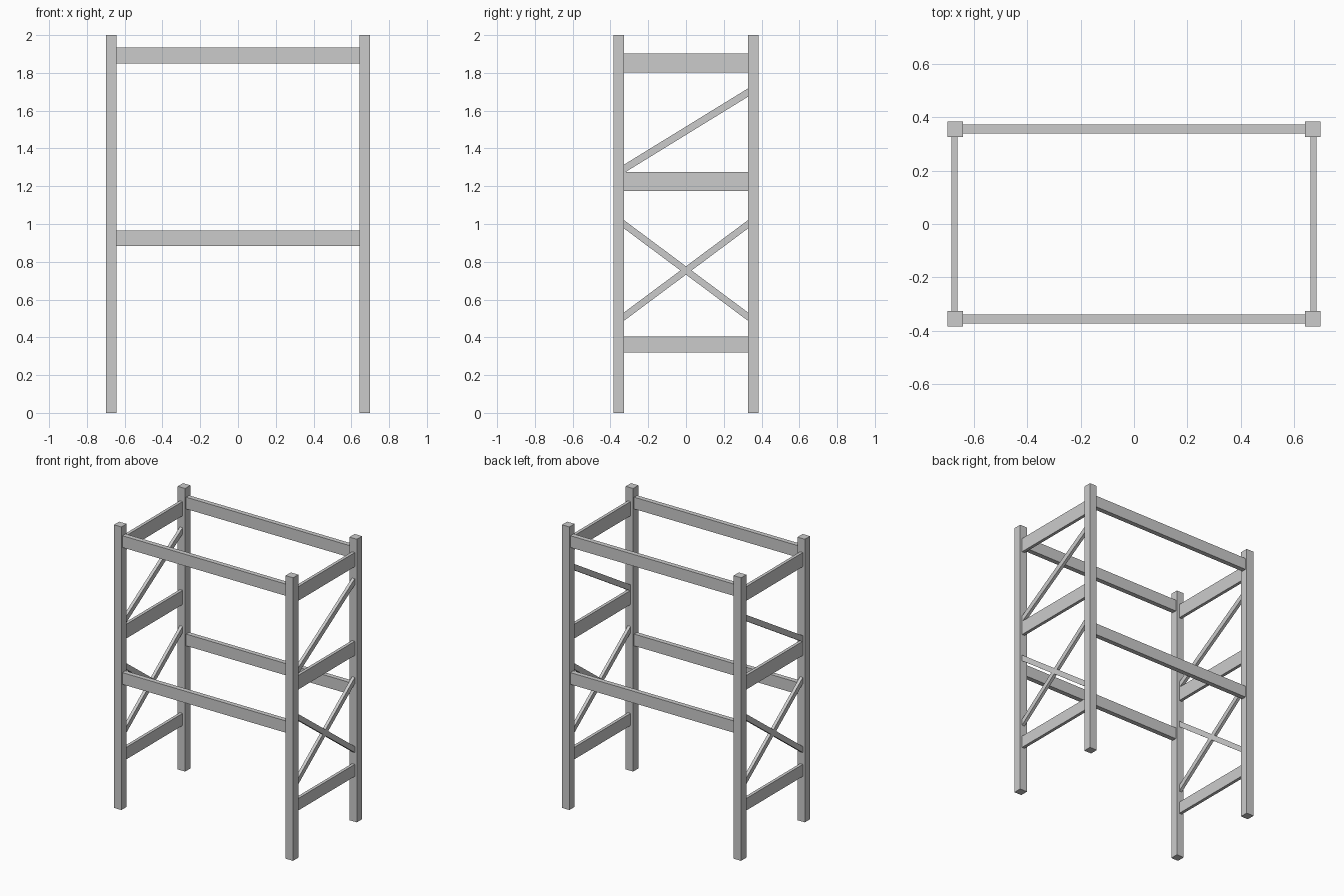
import bpy, bmesh

if "Cube" in bpy.data.objects:
    bpy.data.objects.remove(bpy.data.objects["Cube"])

PX, PY, POST = 0.671, 0.356, 0.058     # post centres and section
IX, IY = PX - POST / 2, PY - POST / 2  # inner faces of the posts
SIDE_X = 0.673                         # plane of the end frames


def bar(name, center, size, rise=0.0):
    """Box whose +y end is lifted by rise, keeping its end cuts vertical."""
    mesh = bpy.data.meshes.new(name)
    bm = bmesh.new()
    bmesh.ops.create_cube(bm, size=1)
    for v in bm.verts:
        lift = v.co.y * rise
        v.co = [c + a * s for c, a, s in zip(center, v.co, size)]
        v.co.z += lift
    bm.to_mesh(mesh)
    bm.free()
    obj = bpy.data.objects.new(name, mesh)
    bpy.context.collection.objects.link(obj)
    return obj


# Corner posts
for sx, xn in ((-1, "left"), (1, "right")):
    for sy, yn in ((-1, "front"), (1, "back")):
        bar(f"{yn}_{xn}_post", (sx * PX, sy * PY, 1), (POST, POST, 2))

# Long shelf beams, front and back
for sy, yn in ((-1, "front"), (1, "back")):
    for zn, z in (("upper", 1.892), ("lower", 0.925)):
        bar(f"{yn}_{zn}_beam", (0, sy * PY, z), (2 * IX, 0.034, 0.083))

# End frames: rails and diagonal braces
for sx, xn in ((-1, "left"), (1, "right")):
    x = sx * SIDE_X
    for zn, z, h in (("top", 1.852, 0.1), ("middle", 1.225, 0.1), ("bottom", 0.363, 0.085)):
        bar(f"{xn}_{zn}_rail", (x, 0, z), (0.022, 2 * IY, h))
    for zn, z, rise in (("upper_brace", 1.494, 0.402),
                        ("cross_brace_rising", 0.754, 0.487),
                        ("cross_brace_falling", 0.754, -0.487)):
        bar(f"{xn}_{zn}", (x, 0, z), (0.022, 2 * IY, 0.044), rise)
